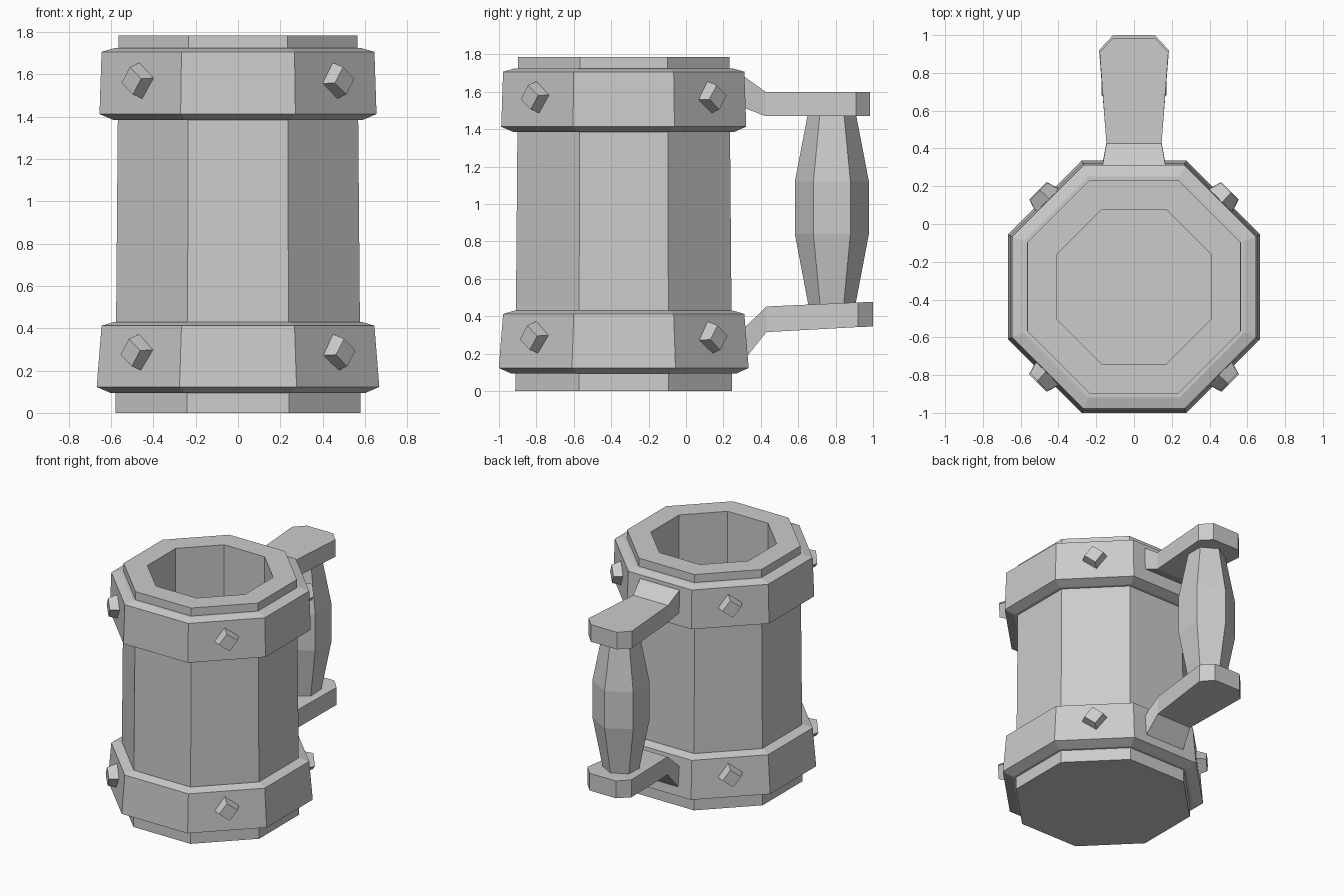
import bpy, bmesh
from math import pi, cos, sin
from mathutils import Matrix, Vector

if "Cube" in bpy.data.objects:
    bpy.data.objects.remove(bpy.data.objects["Cube"])

CY = -0.333  # mug axis


def finish(bm, name):
    bmesh.ops.recalc_face_normals(bm, faces=bm.faces[:])
    me = bpy.data.meshes.new(name)
    bm.to_mesh(me)
    bm.free()
    ob = bpy.data.objects.new(name, me)
    bpy.context.collection.objects.link(ob)
    return ob


def skin(name, rings, closed=False):
    """Bridge rings of points; cap the ends, or join last ring to first."""
    bm = bmesh.new()
    rows = [[bm.verts.new(p) for p in r] for r in rings]
    n = len(rows[0])
    pairs = list(zip(rows, rows[1:]))
    if closed:
        pairs.append((rows[-1], rows[0]))
    else:
        bm.faces.new(rows[0])
        bm.faces.new(rows[-1])
    for a, b in pairs:
        for i in range(n):
            j = (i + 1) % n
            bm.faces.new((a[i], a[j], b[j], b[i]))
    return finish(bm, name)


def ring(sides, r, z, cy, start):
    return [(r * cos(start + 2 * pi * i / sides),
             cy + r * sin(start + 2 * pi * i / sides), z) for i in range(sides)]


def octagon(apothem, z):
    return ring(8, apothem / cos(pi / 8), z, CY, pi / 8)


# Hollow octagonal mug body with a thick rim
skin("mug_body", [octagon(a, z) for a, z in
                  [(0.58, 0), (0.565, 1.785), (0.41, 1.785), (0.41, 0.2)]])

# Two chamfered bands
skin("upper_band", [octagon(a, z) for a, z in
     [(0.55, 1.385), (0.59, 1.385), (0.655, 1.413), (0.645, 1.707), (0.585, 1.724), (0.55, 1.724)]], True)
skin("lower_band", [octagon(a, z) for a, z in
     [(0.55, 0.093), (0.60, 0.093), (0.668, 0.123), (0.645, 0.412), (0.585, 0.43), (0.55, 0.43)]], True)

# Tapered diamond rivets on the diagonal faces
for band, z, apothem in (("upper", 1.57, 0.648), ("lower", 0.285, 0.655)):
    for k in range(4):
        ang = pi / 4 + k * pi / 2
        bm = bmesh.new()
        bmesh.ops.create_cone(bm, cap_ends=True, segments=4, radius1=0.1,
                              radius2=0.066, depth=0.11)
        out = Vector((cos(ang), sin(ang), 0))
        bm.transform(Matrix.Translation(out * (apothem + 0.01) + Vector((0, CY, z)))
                     @ Matrix.Rotation(ang, 4, 'Z') @ Matrix.Rotation(pi / 2, 4, 'Y')
                     @ Matrix.Rotation(0.15, 4, 'Z'))
        finish(bm, f"{band}_rivet_{k + 1}")


# Handle arms: stations of y, half width, top z, bottom z
def arm(name, stations):
    skin(name, [[(-w, y, b), (w, y, b), (w, y, t), (-w, y, t)]
                for y, w, t, b in stations])


arm("upper_handle_arm", [(0.27, 0.172, 1.70, 1.53), (0.32, 0.165, 1.675, 1.51),
                         (0.425, 0.146, 1.60, 1.47), (0.91, 0.182, 1.60, 1.47),
                         (0.985, 0.11, 1.60, 1.47)])
arm("lower_handle_arm", [(0.27, 0.172, 0.29, 0.15), (0.33, 0.165, 0.355, 0.19),
                         (0.43, 0.146, 0.452, 0.315), (0.92, 0.185, 0.474, 0.342),
                         (1.0, 0.11, 0.476, 0.345)])

# Hexagonal barrel-shaped grip
skin("handle_grip", [ring(6, r, z, 0.78, pi / 2) for r, z in
                     [(0.122, 0.44), (0.198, 0.84), (0.198, 1.12), (0.125, 1.5)]])
